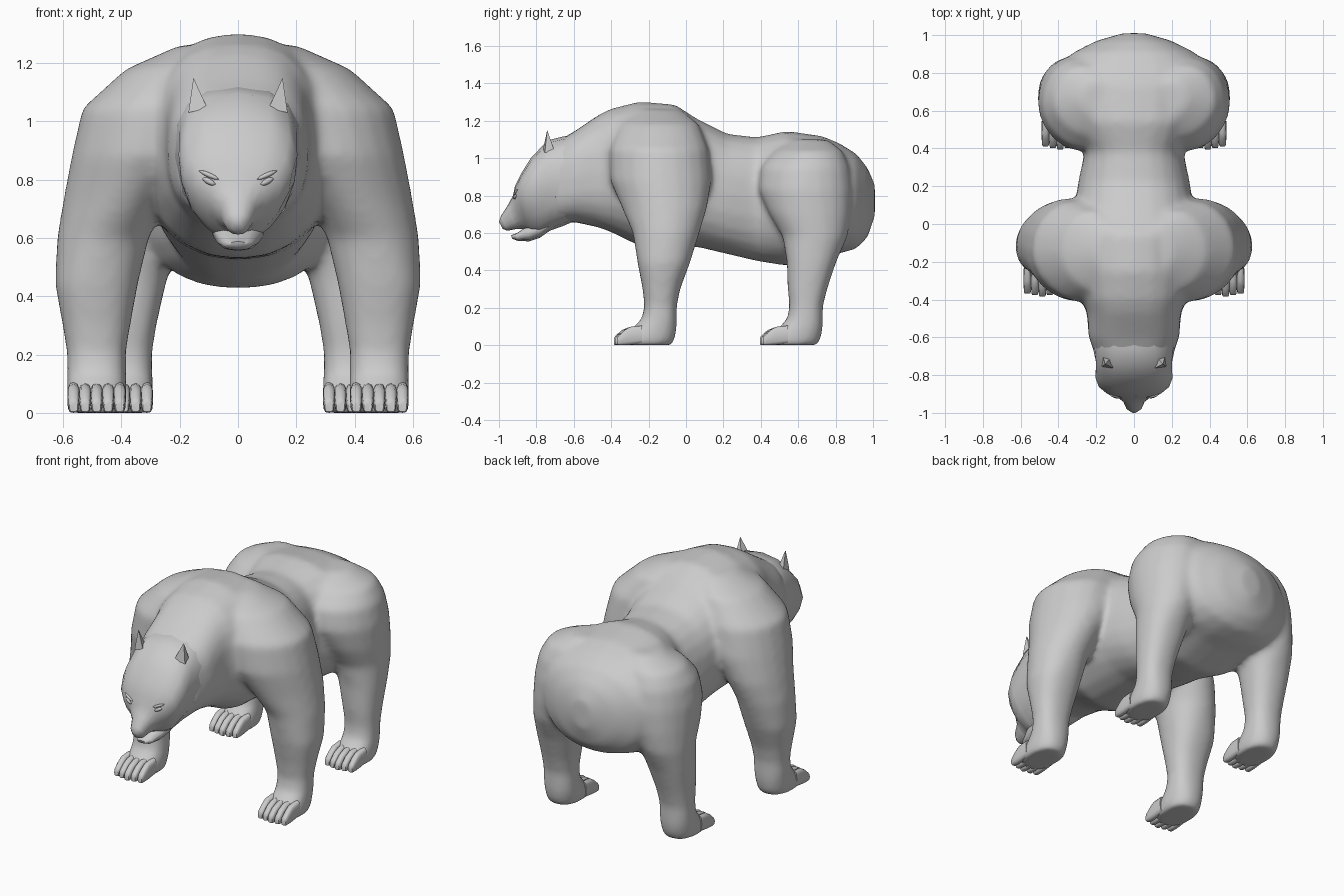
import bpy, bmesh, math
from mathutils import Vector

if "Cube" in bpy.data.objects:
    bpy.data.objects.remove(bpy.data.objects["Cube"])

fur = bpy.data.materials.new("grey_fur")
fur.diffuse_color = (0.6, 0.6, 0.6, 1)
fur.use_nodes = True
fur.node_tree.nodes["Principled BSDF"].inputs["Base Color"].default_value = fur.diffuse_color


def spow(v, e):
    return math.copysign(abs(v) ** e, v)


def make(name, rings, angle=60):
    """Skin a list of rings into a closed, smooth shaded object."""
    bm = bmesh.new()
    loops = [[bm.verts.new(p) for p in r] for r in rings]
    n = len(loops[0])
    for a, b in zip(loops, loops[1:]):
        for i in range(n):
            j = (i + 1) % n
            bm.faces.new((a[i], a[j], b[j], b[i]))
    bm.faces.new(loops[0])
    bm.faces.new(loops[-1])
    bmesh.ops.recalc_face_normals(bm, faces=bm.faces)
    me = bpy.data.meshes.new(name)
    bm.to_mesh(me)
    bm.free()
    me.materials.append(fur)
    ob = bpy.data.objects.new(name, me)
    bpy.context.collection.objects.link(ob)
    bpy.ops.object.select_all(action='DESELECT')
    ob.select_set(True)
    bpy.context.view_layer.objects.active = ob
    bpy.ops.object.shade_smooth_by_angle(angle=math.radians(angle))
    return ob


def spine_ring(yt, zt, yb, zb, w, cx=0, n=16, e=0.9, taper=0):
    """Ring across x from a top point to a bottom point; taper narrows the bottom."""
    top, bot = Vector((cx, yt, zt)), Vector((cx, yb, zb))
    out = []
    for i in range(n):
        t = 2 * math.pi * i / n
        p = (top + bot) / 2 + (top - bot) / 2 * spow(math.cos(t), e)
        x = w * spow(math.sin(t), e) * (1 + taper * math.cos(t)) / (1 + taper * taper * .6)
        out.append(p + Vector((x, 0, 0)))
    return out


def flat_ring(z, x0, x1, y0, y1, side, n=20):
    """Horizontal ring filling a box in x and y, rounder at the top of the limb."""
    e = 1 if z > .5 else .85
    skew = .035 if z > .7 else 0
    out = []
    for i in range(n):
        c, s = math.cos(2 * math.pi * i / n), math.sin(2 * math.pi * i / n)
        y = (y0 + y1) / 2 + (y1 - y0) / 2 * spow(s, e) + skew * c * max(0, -s)
        out.append(Vector((side * ((x0 + x1) / 2 + (x1 - x0) / 2 * spow(c, e)), y, z)))
    return out


# Torso and neck: y, top z, bottom z, half width, roundness
torso = [(1.01, .86, .69, .06, 1), (.97, .95, .575, .2, .95), (.91, 1.025, .515, .32, .9),
         (.82, 1.08, .49, .41, .9), (.73, 1.118, .475, .41, .9), (.54, 1.146, .424, .36, .85),
         (.38, 1.112, .449, .262, .85), (.22, 1.13, .487, .296, .85), (.06, 1.21, .525, .32, .85),
         (-.06, 1.288, .525, .34, .9), (-.25, 1.303, .53, .33, .9), (-.4, 1.265, .604, .28, .8),
         (-.47, 1.23, .63, .25, .76), (-.6, 1.142, .658, .24, .74), (-.71, 1.08, .65, .2, .74)]
body = [make("body", [spine_ring(y, t, y, b, w, n=24, e=e) for y, t, b, w, e in torso])]

# Front leg and hind leg: z, inner x, outer x, front y, back y
front_leg = [(1.262, .0, .2, -.28, -.03), (1.18, .04, .385, -.36, .07), (1.045, .07, .535, -.41, .122),
             (.88, .12, .572, -.405, .138), (.73, .24, .6, -.34, .113), (.6, .305, .622, -.285, .073),
             (.44, .343, .628, -.26, .022), (.3, .368, .603, -.233, -.03), (.21, .383, .588, -.223, -.048),
             (.14, .383, .588, -.238, -.048), (.09, .382, .588, -.29, -.048), (.03, .384, .588, -.345, -.06),
             (0, .39, .582, -.345, -.075)]
hind_leg = [(1.10, .1, .28, .56, .76), (1.035, .1, .43, .47, .84), (.95, .1, .485, .40, .875),
            (.83, .12, .508, .388, .89), (.7, .16, .51, .445, .885), (.58, .205, .508, .515, .865),
            (.45, .245, .503, .538, .806), (.3, .279, .495, .543, .756), (.21, .293, .49, .552, .733),
            (.14, .293, .49, .54, .733), (.09, .289, .492, .49, .733), (.03, .291, .49, .435, .72),
            (0, .297, .484, .435, .705)]
for side in (1, -1):
    body.append(make("front_leg", [flat_ring(*s, side) for s in front_leg]))
    body.append(make("hind_leg", [flat_ring(*s, side) for s in hind_leg]))

# Fuse the torso and legs into one smooth skin
for ob in body:
    ob.select_set(True)
bpy.context.view_layer.objects.active = body[0]
bpy.ops.object.join()
fuse = body[0].modifiers.new("fuse", 'REMESH')
fuse.mode = 'VOXEL'
fuse.voxel_size = .016
fuse.use_smooth_shade = True
soft = body[0].modifiers.new("soften", 'SMOOTH')
soft.factor = .5
soft.iterations = 16

# Head: top y, top z, bottom y, bottom z, half width, bottom taper, roundness
head = [(-.56, 1.13, -.56, .68, .225, 0, .78), (-.66, 1.115, -.65, .64, .218, .05, .78),
        (-.74, 1.095, -.72, .615, .204, .15, .8), (-.83, 1.0, -.78, .585, .206, .32, .85),
        (-.88, .92, -.82, .59, .19, .4, .9), (-.915, .85, -.845, .61, .15, .4, .9),
        (-.925, .80, -.87, .62, .1, .25, .9), (-.955, .745, -.905, .622, .06, .05, .9),
        (-.99, .69, -.955, .612, .042, 0, .9), (-1.0, .66, -.98, .622, .018, 0, .9)]
skull = make("head", [spine_ring(*h[:5], taper=h[5], e=h[6]) for h in head], 50)
jaw = [(-.69, .70, -.69, .64, .1), (-.78, .67, -.78, .575, .09), (-.84, .645, -.84, .555, .075),
       (-.90, .602, -.90, .558, .052), (-.935, .588, -.93, .57, .028)]
make("lower_jaw", [spine_ring(*j, n=10) for j in jaw])


def paw_toes(name, x0, x1, y, side, count=5):
    step = (x1 - x0) / count
    for k in range(count):
        cx = side * (x0 + step * (k + .5))
        back = .008 * abs(k - 2)
        prof = [(y + .15, .105, .01, .02), (y + .085, .098, .002, .0215),
                (y + .04 + back, .08, 0, .0205), (y + .01 + back, .052, 0, .018),
                (y + back, .04, .004, .014)]
        make(f"{name}_{k + 1}", [spine_ring(py, t, py, b, w, cx, 12, .65) for py, t, b, w in prof])


bpy.context.view_layer.update()
for side, tag in ((1, "left"), (-1, "right")):
    paw_toes(f"front_toe_{tag}", .386, .584, -.385, side)
    paw_toes(f"hind_toe_{tag}", .293, .488, .395, side)

    # Pointed ear
    base = [(.105, -.765, 1.045), (.17, -.755, 1.03), (.165, -.70, 1.03), (.125, -.71, 1.05)]
    tip = Vector((side * .153, -.742, 1.15))
    ring = [Vector((side * x, y, z)) for x, y, z in base]
    make(f"ear_{tag}", [ring, [tip + (p - tip) * .03 for p in ring]], 30)

    # Slanted brow ridge and eye, resting on the face surface
    for part, dz, h, w in (("brow", .016, .009, .034), ("eye", -.006, .011, .022)):
        rings = []
        for k in range(7):
            u = -1 + k / 3
            r = max(.12, math.sqrt(max(0, 1 - u * u)))
            x, z = side * (.1 + w * u), .8 + dz + .014 * u * w / .034
            hit, loc, _, _ = skull.ray_cast(Vector((x, -2, z)), Vector((0, 1, 0)))
            c = Vector((x, loc.y if hit else -.89, z))
            rings.append([c + Vector((0, .009 * r * math.cos(a), h * r * math.sin(a)))
                          for a in (2 * math.pi * i / 8 for i in range(8))])
        make(f"{part}_{tag}", rings)
